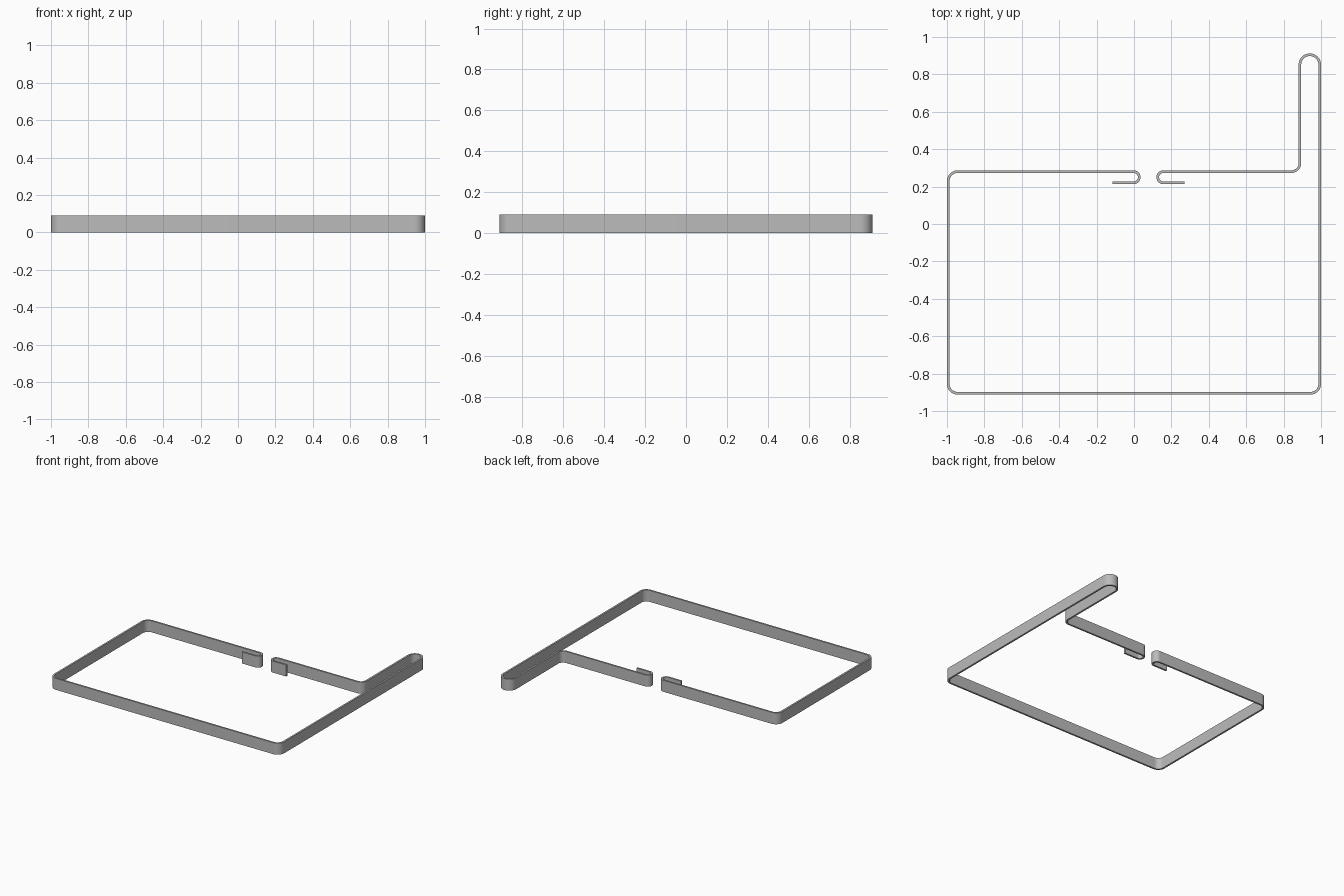
import bpy, bmesh, math
from mathutils import Vector

cube = bpy.data.objects.get("Cube")
if cube:
    bpy.data.objects.remove(cube, do_unlink=True)

HEIGHT = 0.09
HALF = 0.007      # half the strip thickness
STEPS = 10        # segments per bend

steel = bpy.data.materials.new("brushed grey")
steel.use_nodes = True
grey = (0.5, 0.5, 0.5, 1)
steel.diffuse_color = grey
steel.node_tree.nodes["Principled BSDF"].inputs["Base Color"].default_value = grey

# Centre line of the bent strip: x, y, bend radius
corners = [
    (-0.115, 0.22, 0), (0.028, 0.22, 0.03), (0.028, 0.28, 0.03),
    (-0.993, 0.28, 0.05), (-0.993, -0.905, 0.05),
    (0.993, -0.905, 0.05), (0.993, 0.905, 0.053),
    (0.887, 0.905, 0.053), (0.887, 0.28, 0.045),
    (0.127, 0.28, 0.03), (0.127, 0.22, 0.03), (0.27, 0.22, 0),
]


def rounded_path(corners):
    """Replace each right-angle corner by an arc."""
    path = []
    for i, (x, y, r) in enumerate(corners):
        p = Vector((x, y))
        if r == 0:
            path.append(p)
            continue
        a = (Vector(corners[i - 1][:2]) - p).normalized() * r
        b = (Vector(corners[i + 1][:2]) - p).normalized() * r
        for k in range(STEPS + 1):
            t = math.pi / 2 * k / STEPS
            q = p + a * (1 - math.sin(t)) + b * (1 - math.cos(t))
            if (q - path[-1]).length > 0.001:
                path.append(q)
    return path


def strip(name, path):
    """Sweep a thin upright rectangle along the path."""
    bm = bmesh.new()
    rings = []
    for i, p in enumerate(path):
        d1 = (p - path[max(i - 1, 0)]).normalized()
        d2 = (path[min(i + 1, len(path) - 1)] - p).normalized()
        d = (d1 + d2).normalized()
        n = Vector((-d.y, d.x)) * HALF
        rings.append([bm.verts.new((*(p + n * s), z)) for s, z in
                      ((-1, 0), (1, 0), (1, HEIGHT), (-1, HEIGHT))])
    for r, s in zip(rings, rings[1:]):
        for k in range(4):
            m = (k + 1) % 4
            bm.faces.new((r[k], r[m], s[m], s[k]))
    bm.faces.new(rings[0])
    bm.faces.new(rings[-1])
    bmesh.ops.recalc_face_normals(bm, faces=bm.faces)
    mesh = bpy.data.meshes.new(name)
    bm.to_mesh(mesh)
    bm.free()
    mesh.materials.append(steel)
    obj = bpy.data.objects.new(name, mesh)
    bpy.context.collection.objects.link(obj)
    return obj


# One continuous strip: hooked ends, rectangular loop and raised rear tab
band = strip("bent_strip_frame", rounded_path(corners))
bpy.ops.object.select_all(action="DESELECT")
band.select_set(True)
bpy.context.view_layer.objects.active = band
bpy.ops.object.shade_smooth_by_angle(angle=math.radians(30))
